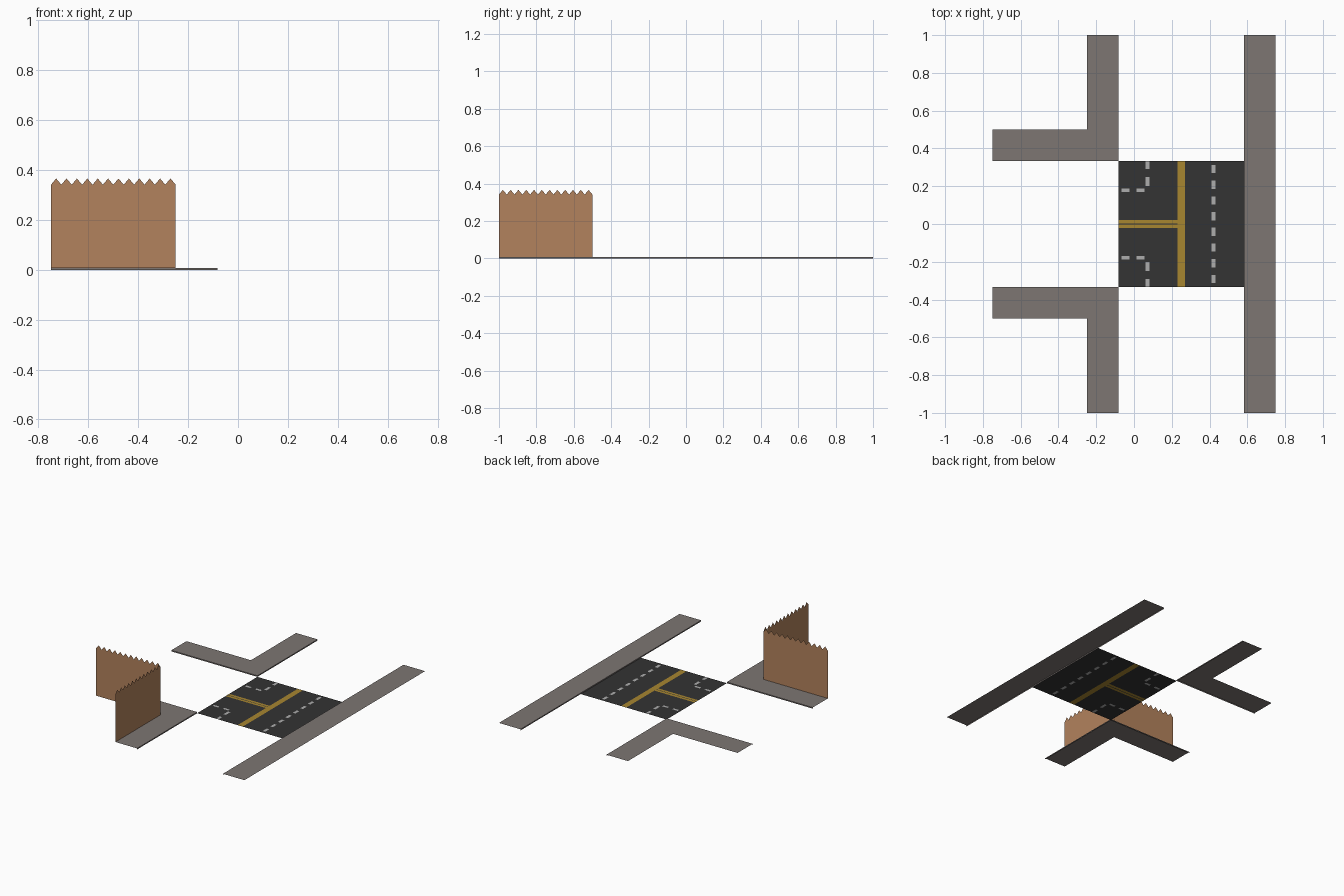
import bpy, bmesh

if "Cube" in bpy.data.objects:
    bpy.data.objects.remove(bpy.data.objects["Cube"])


def material(name, rgb):
    m = bpy.data.materials.new(name)
    m.diffuse_color = (*rgb, 1)
    m.use_nodes = True
    m.node_tree.nodes["Principled BSDF"].inputs["Base Color"].default_value = m.diffuse_color
    return m


ASPHALT = material("asphalt", (0.033, 0.033, 0.033))
YELLOW = material("yellow_paint", (0.39, 0.24, 0.03))
WHITE = material("white_paint", (0.42, 0.42, 0.42))
CONCRETE = material("concrete", (0.205, 0.181, 0.170))
WOOD = material("fence_wood", (0.45, 0.225, 0.11))

# Shared layout
X0, X1 = -0.083, 0.583    # road edges
R = 0.333                 # road half length
CURB = 0.008              # pavement height


def make_object(name, bm, mats):
    me = bpy.data.meshes.new(name)
    bm.to_mesh(me)
    bm.free()
    for m in mats:
        me.materials.append(m)
    ob = bpy.data.objects.new(name, me)
    bpy.context.collection.objects.link(ob)
    return ob


def face(bm, pts, normal):
    """Add one face, turned so that it looks along the given normal."""
    f = bm.faces.new([bm.verts.new(p) for p in pts])
    f.normal_update()
    if f.normal.dot(normal) < 0:
        f.normal_flip()
    return f


# Road: one sheet cut along the edges of the painted markings
yellow = [(0.23, 0.27, -R, R), (X0, 0.23, 0.003, 0.022), (X0, 0.23, -0.020, -0.002)]
white = []
for i in range(8):                              # dashed line of the through lane
    y = -R + (i + 0.5) * R / 4
    white.append((0.411, 0.431, y - 0.022, y + 0.022))
for s in (1, -1):                               # dashed corner lines of the side road
    for a, b in ((0.29, R), (0.20, 0.25)):
        white.append((0.062, 0.081, *sorted((s * a, s * b))))
    for a, b in ((-0.066, -0.024), (0.013, 0.055)):
        white.append((a, b, *sorted((s * 0.17, s * 0.187))))

marks = [(r, 1) for r in yellow] + [(r, 2) for r in white]
xs = sorted({X0, X1} | {v for r, _ in marks for v in r[:2]})
ys = sorted({-R, R} | {v for r, _ in marks for v in r[2:]})
bm = bmesh.new()
for xa, xb in zip(xs, xs[1:]):
    for ya, yb in zip(ys, ys[1:]):
        f = face(bm, [(xa, ya, 0), (xb, ya, 0), (xb, yb, 0), (xa, yb, 0)], (0, 0, 1))
        cx, cy = (xa + xb) / 2, (ya + yb) / 2
        for (a, b, c, d), index in marks:
            if a < cx < b and c < cy < d:
                f.material_index = index
bmesh.ops.remove_doubles(bm, verts=bm.verts, dist=1e-5)
make_object("road", bm, [ASPHALT, YELLOW, WHITE])


# Pavements: thin top sheet with a curb face on the road side
def pavement(name, outline, curbs):
    bm = bmesh.new()
    face(bm, [(x, y, CURB) for x, y in outline], (0, 0, 1))
    for (xa, ya), (xb, yb), normal in curbs:
        face(bm, [(xa, ya, 0), (xb, yb, 0), (xb, yb, CURB), (xa, ya, CURB)], normal)
    bmesh.ops.remove_doubles(bm, verts=bm.verts, dist=1e-5)
    make_object(name, bm, [CONCRETE])


pavement("straight_pavement", [(X1, -1), (0.75, -1), (0.75, 1), (X1, 1)],
         [((X1, -1), (X1, 1), (-1, 0, 0))])
for s, name in ((-1, "front_corner_pavement"), (1, "back_corner_pavement")):
    pavement(name,
             [(-0.75, s * R), (X0, s * R), (X0, s), (-0.25, s), (-0.25, s * 0.5), (-0.75, s * 0.5)],
             [((-0.75, s * R), (X0, s * R), (0, -s, 0)), ((X0, s * R), (X0, s), (1, 0, 0))])


# Fences: thin board sheets with a pointed top
def fence(name, start, end, normal, teeth=12, low=0.341, high=0.366):
    bm = bmesh.new()
    n = teeth * 2

    def at(i, z):
        t = i / n
        return (start[0] + (end[0] - start[0]) * t, start[1] + (end[1] - start[1]) * t, z)

    for i in range(n):
        za, zb = (low, high) if i % 2 == 0 else (high, low)
        face(bm, [at(i, CURB), at(i + 1, CURB), at(i + 1, zb), at(i, za)], normal)
    bmesh.ops.remove_doubles(bm, verts=bm.verts, dist=1e-5)
    make_object(name, bm, [WOOD])


fence("cross_fence", (-0.75, -0.5), (-0.25, -0.5), (0, 1, 0))
fence("side_fence", (-0.25, -0.5), (-0.25, -1), (1, 0, 0))
